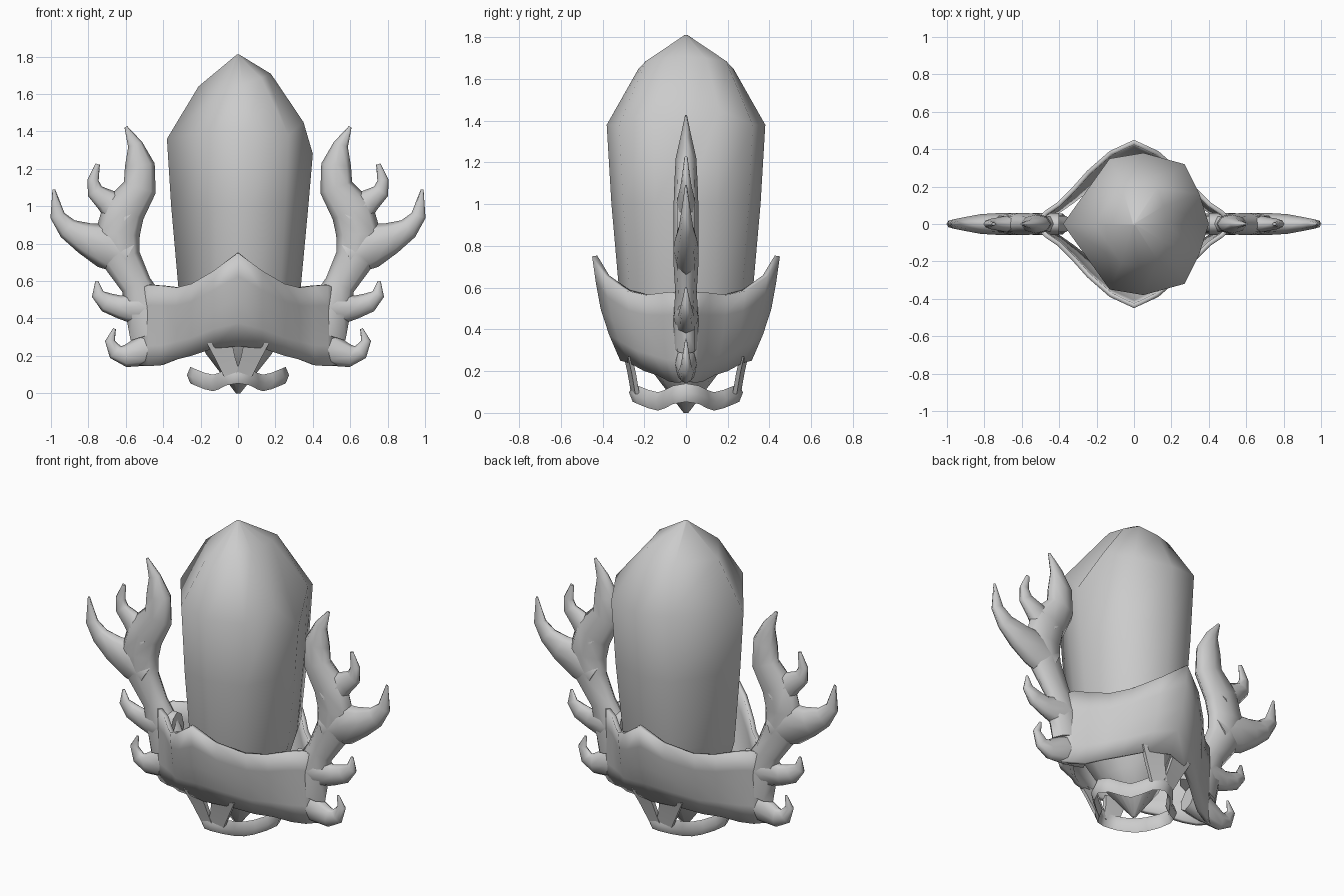
import bpy, bmesh, math
from mathutils import Vector

if "Cube" in bpy.data.objects:
    bpy.data.objects.remove(bpy.data.objects["Cube"], do_unlink=True)

GREY = (0.6, 0.6, 0.6, 1)
stone = bpy.data.materials.new("plain grey")
stone.use_nodes = True
stone.diffuse_color = GREY
stone.node_tree.nodes["Principled BSDF"].inputs["Base Color"].default_value = GREY


def finish(name, bm, mirror=None, thickness=0, angle=60):
    """Turn a bmesh into a shaded object with optional mirror and wall."""
    mesh = bpy.data.meshes.new(name)
    bm.to_mesh(mesh)
    bm.free()
    mesh.materials.append(stone)
    ob = bpy.data.objects.new(name, mesh)
    bpy.context.collection.objects.link(ob)
    bpy.ops.object.select_all(action='DESELECT')
    ob.select_set(True)
    bpy.context.view_layer.objects.active = ob
    bpy.ops.object.shade_smooth_by_angle(angle=math.radians(angle))
    if mirror:
        mod = ob.modifiers.new("mirror", 'MIRROR')
        mod.use_axis = mirror
    if thickness:
        mod = ob.modifiers.new("wall", 'SOLIDIFY')
        mod.thickness = thickness
        mod.offset = -1
    return ob


def loft(bm, rings, cyclic=False):
    """Skin closed rings of points, capping the ends unless cyclic."""
    rows = [[bm.verts.new(p) for p in ring] for ring in rings]
    pairs = list(zip(rows, rows[1:]))
    if cyclic:
        pairs.append((rows[-1], rows[0]))
    else:
        bm.faces.new(rows[0][::-1])
        bm.faces.new(rows[-1])
    n = len(rows[0])
    for a, b in pairs:
        for i in range(n):
            k = (i + 1) % n
            bm.faces.new((a[i], a[k], b[k], b[i]))
    bmesh.ops.recalc_face_normals(bm, faces=bm.faces)


# Crystal: irregular polygon, tapered down to a point and up to a tip
half = [(-0.13, -0.35, 1.4), (0.05, -0.38, 1.38), (0.27, -0.32, 1.38), (0.35, -0.16, 1.45)]
shoulder = ([(-0.38, 0, 1.36)] + half + [(0.40, 0, 1.28)]
            + [(x, -y, z) for x, y, z in reversed(half)])
levels = [(0.03, 0.0), (0.45, 0.21), (0.69, 0.38), (0.84, 0.57), (0.94, 1.0)]
rings = [[(x * s, y * s, z) for x, y, _ in shoulder] for s, z in levels]
rings.append(shoulder)
rings.append([(x * (0.5 - 0.15 * x), y * 0.6, 1.64 + 0.17 * max(x, 0)) for x, y, _ in shoulder])
rings.append([(x * 0.02, y * 0.02, 1.81) for x, y, _ in shoulder])
bm = bmesh.new()
loft(bm, rings)
finish("crystal", bm, angle=75)

# Collar: a peaked shell, one quarter mirrored; columns are x, depth, top, bottom
columns = [(0, 0.45, 0.75, 0.25), (0.13, 0.39, 0.655, 0.24), (0.25, 0.285, 0.585, 0.2),
           (0.33, 0.195, 0.565, 0.18), (0.41, 0.115, 0.575, 0.15),
           (0.48, 0.068, 0.58, 0.145), (0.54, 0, 0.55, 0.15)]
flare = [1.0, 0.96, 0.91, 0.82, 0.7]
bm = bmesh.new()
grid = []
for x, depth, top, bottom in columns:
    grid.append([bm.verts.new((x, -depth * f, top + (bottom - top) * j / 4))
                 for j, f in enumerate(flare)])
for a, b in zip(grid, grid[1:]):
    for j in range(4):
        bm.faces.new((a[j], a[j + 1], b[j + 1], b[j]))
finish("collar", bm, mirror=(True, True, False), thickness=0.025)

# Antlers: tapered flattened branches, each point is x, z, half width
branches = {
    "antler_trunk": [(0.45, 0.32, 0.13), (0.49, 0.45, 0.115), (0.545, 0.58, 0.083),
                     (0.625, 0.72, 0.105), (0.645, 0.85, 0.12), (0.61, 0.98, 0.115),
                     (0.525, 1.1, 0.09), (0.525, 1.22, 0.08), (0.55, 1.33, 0.04),
                     (0.6, 1.425, 0.008)],
    "antler_middle_prong": [(0.6, 0.93, 0.1), (0.7, 1.03, 0.065), (0.765, 1.08, 0.045),
                            (0.775, 1.14, 0.03), (0.75, 1.225, 0.012)],
    "antler_outer_prong": [(0.59, 0.73, 0.1), (0.7, 0.79, 0.125), (0.82, 0.83, 0.085),
                           (0.91, 0.88, 0.058), (0.965, 0.95, 0.04), (0.985, 1.09, 0.007)],
    "upper_collar_horn": [(0.4, 0.46, 0.1), (0.53, 0.46, 0.1), (0.63, 0.46, 0.062),
                          (0.7, 0.485, 0.054), (0.75, 0.53, 0.034), (0.755, 0.6, 0.008)],
    "lower_collar_horn": [(0.38, 0.26, 0.09), (0.5, 0.23, 0.085), (0.6, 0.2, 0.06),
                          (0.655, 0.22, 0.043), (0.685, 0.28, 0.026), (0.66, 0.345, 0.008)],
}
SIDES = 8
for name, path in branches.items():
    rings = []
    for i, (x, z, w) in enumerate(path):
        before, after = path[max(i - 1, 0)], path[min(i + 1, len(path) - 1)]
        t = Vector((after[0] - before[0], after[1] - before[1])).normalized()
        depth = min(0.06, w * 0.62)
        ring = []
        for k in range(SIDES):
            a = math.tau * k / SIDES
            c = w * math.cos(a)
            ring.append((x - t.y * c, depth * math.sin(a), z + t.x * c))
        rings.append(ring)
    bm = bmesh.new()
    loft(bm, rings)
    finish(name, bm, mirror=(True, False, False), angle=75)

# Wavy ring around the lower point of the crystal
rings = []
for k in range(24):
    a = math.tau * k / 24
    wave = math.cos(4 * a)
    r, z = 0.222 + 0.033 * wave, 0.076 + 0.021 * wave
    section = [(-0.018, 0), (0, -0.044), (0.018, 0), (0, 0.044)]
    rings.append([((r + dr) * math.cos(a), (r + dr) * math.sin(a), z + dz)
                  for dr, dz in section])
bm = bmesh.new()
loft(bm, rings, cyclic=True)
finish("lower_ring", bm)

# Forked straps joining the collar to the ring, front and back
rings = []
for x, y, z, w in [(0.1, 0.298, 0.27, 0.068), (0.07, 0.28, 0.19, 0.055), (0.03, 0.263, 0.09, 0.045)]:
    rings.append([(x - w, -y, z), (x + w, 0.02 - y, z),
                  (x + w, 0.04 - y, z), (x - w, 0.025 - y, z)])
bm = bmesh.new()
loft(bm, rings)
finish("strap", bm, mirror=(True, True, False), angle=40)
